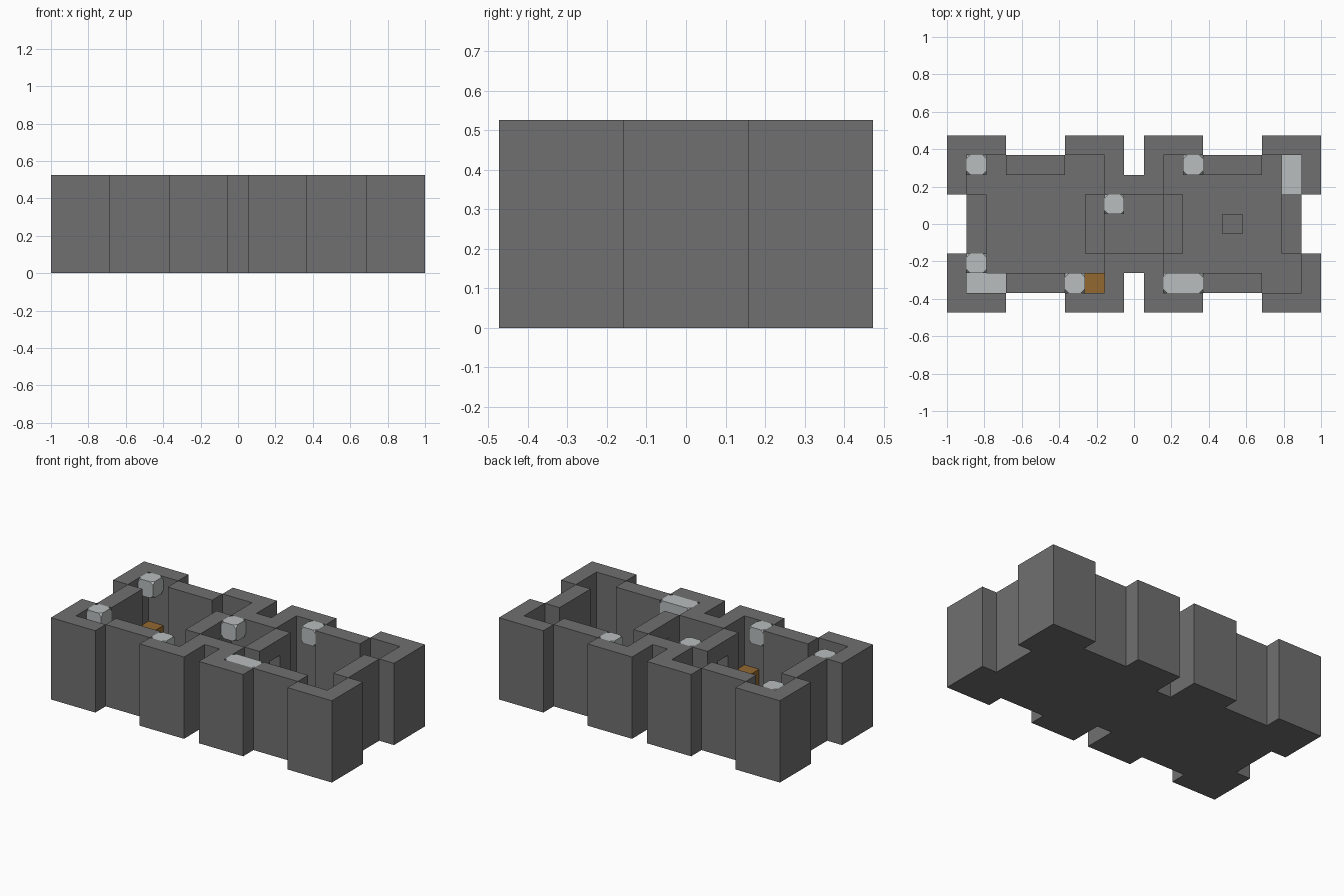
import bpy, bmesh
from mathutils import Vector

if "Cube" in bpy.data.objects:
    bpy.data.objects.remove(bpy.data.objects["Cube"], do_unlink=True)

NX, NY, NZ = 19, 9, 5          # plan size in blocks
U = 2 / NX                     # block size
ORIGIN = Vector((-1, -NY * U / 2, 0))


def material(name, rgb):
    m = bpy.data.materials.new(name)
    m.use_nodes = True
    m.diffuse_color = (*rgb, 1)
    m.node_tree.nodes["Principled BSDF"].inputs["Base Color"].default_value = (*rgb, 1)
    return m


stone = material("grey_stone", (0.16, 0.16, 0.16))
white = material("pale_white", (0.48, 0.51, 0.51))
wood = material("brown_wood", (0.29, 0.14, 0.03))


def finish(name, bm, mat):
    mesh = bpy.data.meshes.new(name)
    bm.to_mesh(mesh)
    bm.free()
    mesh.materials.append(mat)
    ob = bpy.data.objects.new(name, mesh)
    bpy.context.collection.objects.link(ob)
    return ob


def block(name, lo, hi, mat, chamfer=0):
    """Box spanning two block-grid corners, optionally with clipped corners."""
    a, b = Vector(lo) * U, Vector(hi) * U
    bm = bmesh.new()
    bmesh.ops.create_cube(bm, size=1)
    for v in bm.verts:
        v.co = ORIGIN + (a + b) / 2 + v.co * (b - a)
    if chamfer:
        bmesh.ops.bevel(bm, geom=bm.verts[:], offset=chamfer, segments=1,
                        affect='VERTICES')
    return finish(name, bm, mat)


# Floor plan: heights in blocks per column
height = {(i, j): 1 for i in range(1, NX - 1) for j in range(1, NY - 1)
          if not (i == NX // 2 and j in (1, NY - 2))}


def wall(i0, i1, j0, j1, h=NZ):
    """Raise a run of columns, repeated in all four quarters."""
    for i in range(i0, i1 + 1):
        for j in range(j0, j1 + 1):
            for a in (i, NX - 1 - i):
                for b in (j, NY - 1 - j):
                    height[a, b] = h


wall(0, 0, 6, 8)     # corner tower side
wall(0, 2, 8, 8)     # corner tower front
wall(1, 1, 3, 5)     # end wall
wall(3, 5, 7, 7)     # long wall
wall(6, 8, 8, 8)     # middle tower front
wall(8, 8, 6, 8)     # middle tower side
wall(9, 9, 6, 6)     # passage wall
wall(7, 7, 3, 5)     # door wall
wall(7, 7, 4, 4, 1)  # doorway

solid = {(i, j, k) for (i, j), h in height.items() for k in range(h)}
solid |= {(i, 4, NZ - 1) for i in (7, NX - 8)}   # door lintels

# Building shell: one quad for every exposed block side
bm = bmesh.new()
for cell in solid:
    for axis in range(3):
        for step in (0, 1):
            near = list(cell)
            near[axis] += 2 * step - 1
            if tuple(near) in solid:
                continue
            u, v = (axis + 1) % 3, (axis + 2) % 3
            ring = []
            for du, dv in ((0, 0), (1, 0), (1, 1), (0, 1)):
                p = Vector(cell)
                p[axis] += step
                p[u] += du
                p[v] += dv
                ring.append(bm.verts.new(ORIGIN + p * U))
            bm.faces.new(ring if step else ring[::-1])
bmesh.ops.remove_doubles(bm, verts=bm.verts[:], dist=U / 100)
finish("building_shell", bm, stone)

# Ceiling lamps
for n, (i, j, length) in enumerate(((1, 7, 1), (1, 2, 1), (6, 1, 1), (8, 5, 1),
                                    (12, 7, 1), (11, 1, 2))):
    block(f"lamp_{n + 1}", (i, j, NZ - 1), (i + length, j + 1, NZ), white, 0.02)

# Beds
block("left_room_bed", (1, 1, 1), (3, 2, 2), white)
block("right_room_bed", (17, 6, 1), (18, 8, 2), white)

# Chests and pedestal
block("front_chest", (7, 1, 1), (8, 2, 2), wood)
block("back_chest", (1, 7, 1), (2, 8, 2), wood)
block("pedestal", (14, 4, 1), (15, 5, 2), stone)
